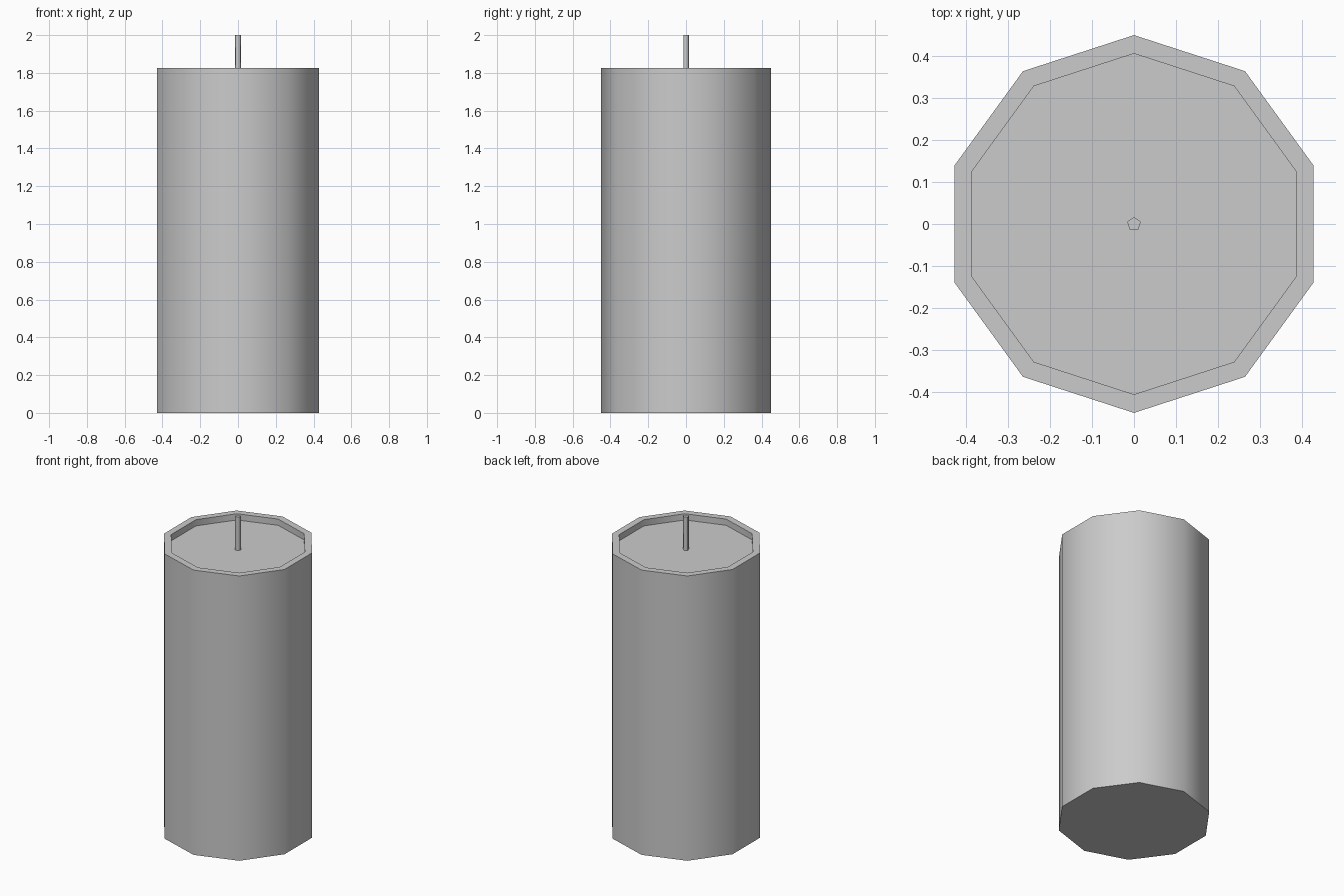
import bpy, bmesh, math

cube = bpy.data.objects.get("Cube")
if cube:
    bpy.data.objects.remove(cube, do_unlink=True)

grey = bpy.data.materials.new("plain grey")
grey.use_nodes = True
color = (0.6, 0.6, 0.6, 1)
grey.diffuse_color = color
grey.node_tree.nodes["Principled BSDF"].inputs["Base Color"].default_value = color


def lathe(name, profile, sides, smooth_angle):
    """Stack rings of (radius, height), corner facing the back, capped at both ends."""
    bm = bmesh.new()
    rings = []
    for radius, z in profile:
        angles = [math.pi / 2 + math.tau * i / sides for i in range(sides)]
        rings.append([bm.verts.new((radius * math.cos(a), radius * math.sin(a), z)) for a in angles])
    for low, high in zip(rings, rings[1:]):
        for i in range(sides):
            j = (i + 1) % sides
            bm.faces.new((low[i], low[j], high[j], high[i]))
    bm.faces.new(rings[0][::-1])
    bm.faces.new(rings[-1])
    mesh = bpy.data.meshes.new(name)
    bm.to_mesh(mesh)
    bm.free()
    mesh.materials.append(grey)
    obj = bpy.data.objects.new(name, mesh)
    bpy.context.collection.objects.link(obj)
    bpy.ops.object.select_all(action="DESELECT")
    obj.select_set(True)
    bpy.context.view_layer.objects.active = obj
    bpy.ops.object.shade_smooth_by_angle(angle=math.radians(smooth_angle))
    return obj


BODY_TOP, FLOOR = 1.825, 1.785

# Ten-sided wax body with a raised rim around a shallow recess
lathe("candle_body", [(0.45, 0), (0.45, BODY_TOP), (0.406, BODY_TOP), (0.406, FLOOR)], 10, 40)

# Five-sided wick standing on the recess floor
lathe("wick", [(0.017, FLOOR), (0.017, 2)], 5, 80)
